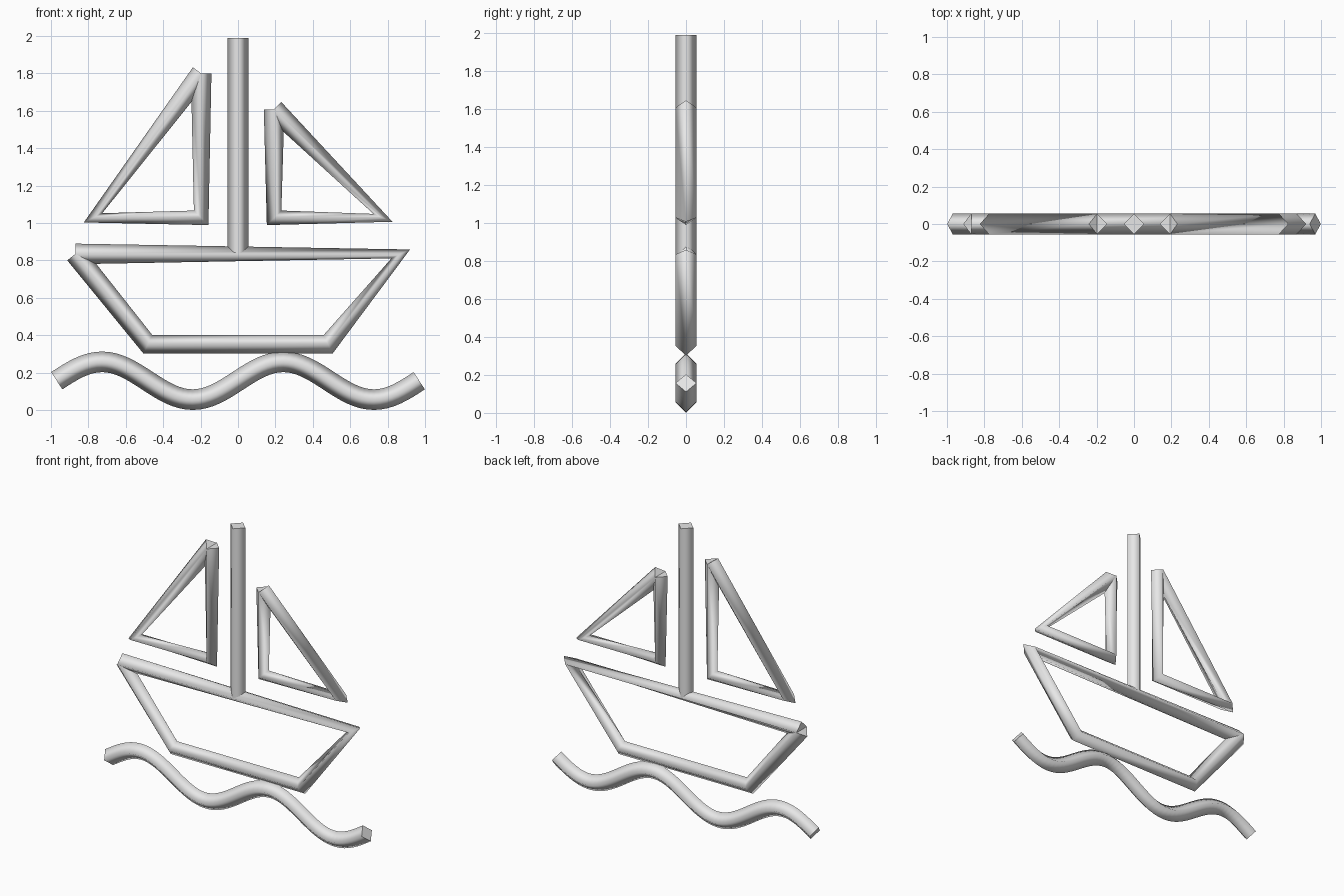
import bpy, bmesh, math
from mathutils import Vector

if "Cube" in bpy.data.objects:
    bpy.data.objects.remove(bpy.data.objects["Cube"])

R = 0.055  # half-width of the diamond cross-section

grey = bpy.data.materials.new("plain grey")
grey.diffuse_color = (0.8, 0.8, 0.8, 1)
grey.use_nodes = True
grey.node_tree.nodes["Principled BSDF"].inputs["Base Color"].default_value = grey.diffuse_color


def tube(name, path):
    """Sweep a four-sided section along an open (x, z) path, with flat end caps."""
    pts = [Vector((x, 0, z)) for x, z in path]
    dirs = [(b - a).normalized() for a, b in zip(pts, pts[1:])]
    depth = Vector((0, 1, 0))
    bm = bmesh.new()
    rings = []
    for i, p in enumerate(pts):
        # corners are not mitred, so the bars thin out towards sharp turns
        t = (dirs[max(i - 1, 0)] + dirs[min(i, len(dirs) - 1)]).normalized()
        side = t.cross(depth)
        rings.append([bm.verts.new(p + o * R) for o in (side, depth, -side, -depth)])
    for a, b in zip(rings, rings[1:]):
        for k in range(4):
            n = (k + 1) % 4
            bm.faces.new((a[k], a[n], b[n], b[k])).smooth = True
    for ring in (rings[0], rings[-1]):
        bm.faces.new(ring).smooth = False
    bmesh.ops.recalc_face_normals(bm, faces=bm.faces[:])
    mesh = bpy.data.meshes.new(name)
    bm.to_mesh(mesh)
    bm.free()
    mesh.materials.append(grey)
    obj = bpy.data.objects.new(name, mesh)
    bpy.context.collection.objects.link(obj)
    return obj


# Mast
tube("mast", [(0, 1.99), (0, 0.835)])

# Sails: each loop starts and ends at its top corner
tube("left_sail", [(-0.197, 1.8), (-0.197, 1.028), (-0.775, 1.028), (-0.197, 1.8)])
tube("right_sail", [(0.193, 1.608), (0.193, 1.028), (0.775, 1.028), (0.193, 1.608)])

# Hull outline: deck, bow, keel, stern
tube("hull", [(-0.87, 0.835), (0.87, 0.835), (0.482, 0.352),
              (-0.482, 0.352), (-0.87, 0.835)])

# Wave: two full periods
STEPS, HALF = 64, 0.969
tube("wave", [(-HALF + 2 * HALF * i / STEPS,
               0.157 + 0.101 * math.sin(4 * math.pi * i / STEPS))
              for i in range(STEPS + 1)])
